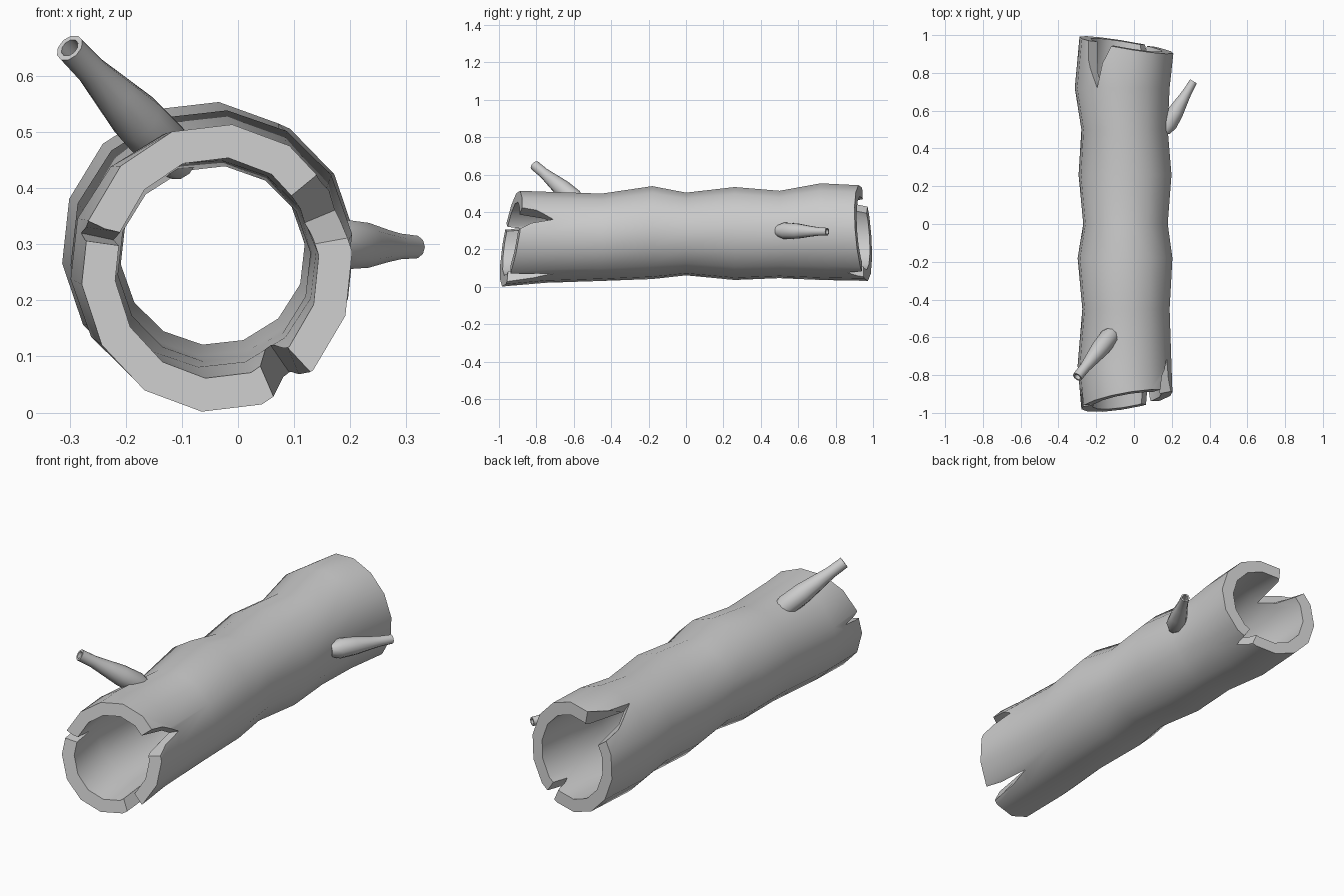
import bpy, bmesh, math
from mathutils import Vector

cube = bpy.data.objects.get("Cube")
if cube:
    bpy.data.objects.remove(cube)

bark = bpy.data.materials.new("grey_bark")
bark.use_nodes = True
bark.diffuse_color = (0.6, 0.6, 0.6, 1)
bark.node_tree.nodes["Principled BSDF"].inputs["Base Color"].default_value = (0.6, 0.6, 0.6, 1)

SIDES = 14
WALL = 0.06


def make_object(name, bm):
    bmesh.ops.recalc_face_normals(bm, faces=bm.faces)
    mesh = bpy.data.meshes.new(name)
    bm.to_mesh(mesh)
    bm.free()
    obj = bpy.data.objects.new(name, mesh)
    bpy.context.collection.objects.link(obj)
    mesh.materials.append(bark)
    return obj


def bridge(bm, a, b):
    n = len(a)
    for i in range(n):
        bm.faces.new((a[i], a[(i + 1) % n], b[(i + 1) % n], b[i]))


def smooth(obj, angle):
    bpy.ops.object.select_all(action="DESELECT")
    obj.select_set(True)
    bpy.context.view_layer.objects.active = obj
    bpy.ops.object.shade_smooth_by_angle(angle=math.radians(angle))


# Trunk stations: y, left edge, right edge, bottom, top
stations = [
    (-1.0, -0.28, 0.205, 0.0, 0.515),
    (-0.75, -0.30, 0.20, 0.02, 0.51),
    (-0.45, -0.275, 0.19, 0.03, 0.50),
    (-0.18, -0.30, 0.205, 0.04, 0.54),
    (0.0, -0.27, 0.18, 0.06, 0.505),
    (0.26, -0.295, 0.20, 0.035, 0.535),
    (0.5, -0.28, 0.18, 0.045, 0.515),
    (0.72, -0.315, 0.19, 0.035, 0.555),
    (1.0, -0.29, 0.21, 0.03, 0.545),
]


def trunk_ring(bm, station, inset):
    y, left, right, low, high = station
    ring = []
    for i in range(SIDES):
        a = math.tau * (i + 0.25) / SIDES
        x = (left + right) / 2 + ((right - left) / 2 - inset) * math.cos(a)
        z = (low + high) / 2 + ((high - low) / 2 - inset) * math.sin(a)
        # Both ends are broken off on a slant
        if y == -1:
            end = -0.935 + 0.17 * (x + 0.04) + 0.17 * (z - 0.26)
        elif y == 1:
            end = 0.95 - 0.17 * (x + 0.05) - 0.08 * (z - 0.28)
        else:
            end = y
        ring.append(bm.verts.new((x, end, z)))
    return ring


# Hollow trunk
bm = bmesh.new()
outer = [trunk_ring(bm, s, 0) for s in stations]
inner = [trunk_ring(bm, s, WALL) for s in stations]
loop = outer + inner[::-1]
for a, b in zip(loop, loop[1:] + loop[:1]):
    bridge(bm, a, b)
trunk = make_object("hollow_trunk", bm)


# Splits in the ends: wedges pointing along the trunk, cut through the wall
def split_cutter(name, start, finish, apex, end_y):
    centre = Vector((-0.045, 0, 0.27))
    bm = bmesh.new()
    layers = []
    for scale in (0.5, 1.4):
        layer = []
        for (x, z), y in ((start, end_y), (finish, end_y), (apex[:2], apex[2])):
            p = Vector((x, 0, z)) - centre
            layer.append(bm.verts.new(centre + p * scale + Vector((0, y, 0))))
        layers.append(layer)
    bridge(bm, *layers)
    bm.faces.new(layers[0])
    bm.faces.new(layers[1])
    cutter = make_object(name, bm)
    cutter.hide_render = True
    cutter.hide_set(True)
    mod = trunk.modifiers.new(name, "BOOLEAN")
    mod.operation = "DIFFERENCE"
    mod.solver = "EXACT"
    mod.object = cutter
    return cutter


cutters = [
    split_cutter("front_side_split", (0.165, 0.46), (0.215, 0.29), (0.195, 0.37, -0.71), -0.93),
    split_cutter("front_bottom_split", (0.07, 0.01), (0.15, 0.06), (0.12, 0.03, -0.7), -0.97),
    split_cutter("front_left_split", (-0.28, 0.305), (-0.27, 0.37), (-0.28, 0.32, -0.85), -1.02),
    split_cutter("back_top_split", (-0.27, 0.44), (-0.08, 0.55), (-0.19, 0.5, 0.72), 1.02),
    split_cutter("back_bottom_split", (0.06, 0.03), (0.15, 0.08), (0.1, 0.05, 0.86), 0.99),
]

# Apply the cuts
bpy.ops.object.select_all(action="DESELECT")
trunk.select_set(True)
bpy.context.view_layer.objects.active = trunk
for mod in list(trunk.modifiers):
    bpy.ops.object.modifier_apply(modifier=mod.name)
for cutter in cutters:
    bpy.data.objects.remove(cutter)
smooth(trunk, 40)


# Branch stubs: a turned profile along an axis, with a hollow broken tip
def branch(name, base, tip, profile, sides=10):
    base, tip = Vector(base), Vector(tip)
    turn = (tip - base).to_track_quat("Z", "Y")
    length = (tip - base).length
    bm = bmesh.new()
    rings = []
    tip_radius = profile[-1][1]
    for t, r in profile + [(1, tip_radius * 0.65), (0.85, tip_radius * 0.6)]:
        ring = []
        for i in range(sides):
            a = math.tau * i / sides
            p = Vector((r * math.cos(a), r * math.sin(a), t * length))
            ring.append(bm.verts.new(base + turn @ p))
        rings.append(ring)
    for a, b in zip(rings, rings[1:]):
        bridge(bm, a, b)
    bm.faces.new(rings[0])
    bm.faces.new(rings[-1])
    smooth(make_object(name, bm), 45)


branch("upper_branch", (-0.1, -0.56, 0.44), (-0.3, -0.81, 0.65),
       [(0, 0.03), (0.15, 0.05), (0.4, 0.048), (0.6, 0.038), (0.8, 0.028), (1, 0.027)])
branch("side_branch", (0.16, 0.49, 0.3), (0.315, 0.755, 0.295),
       [(0, 0.03), (0.15, 0.046), (0.4, 0.042), (0.65, 0.03), (0.8, 0.024), (1, 0.021)])
